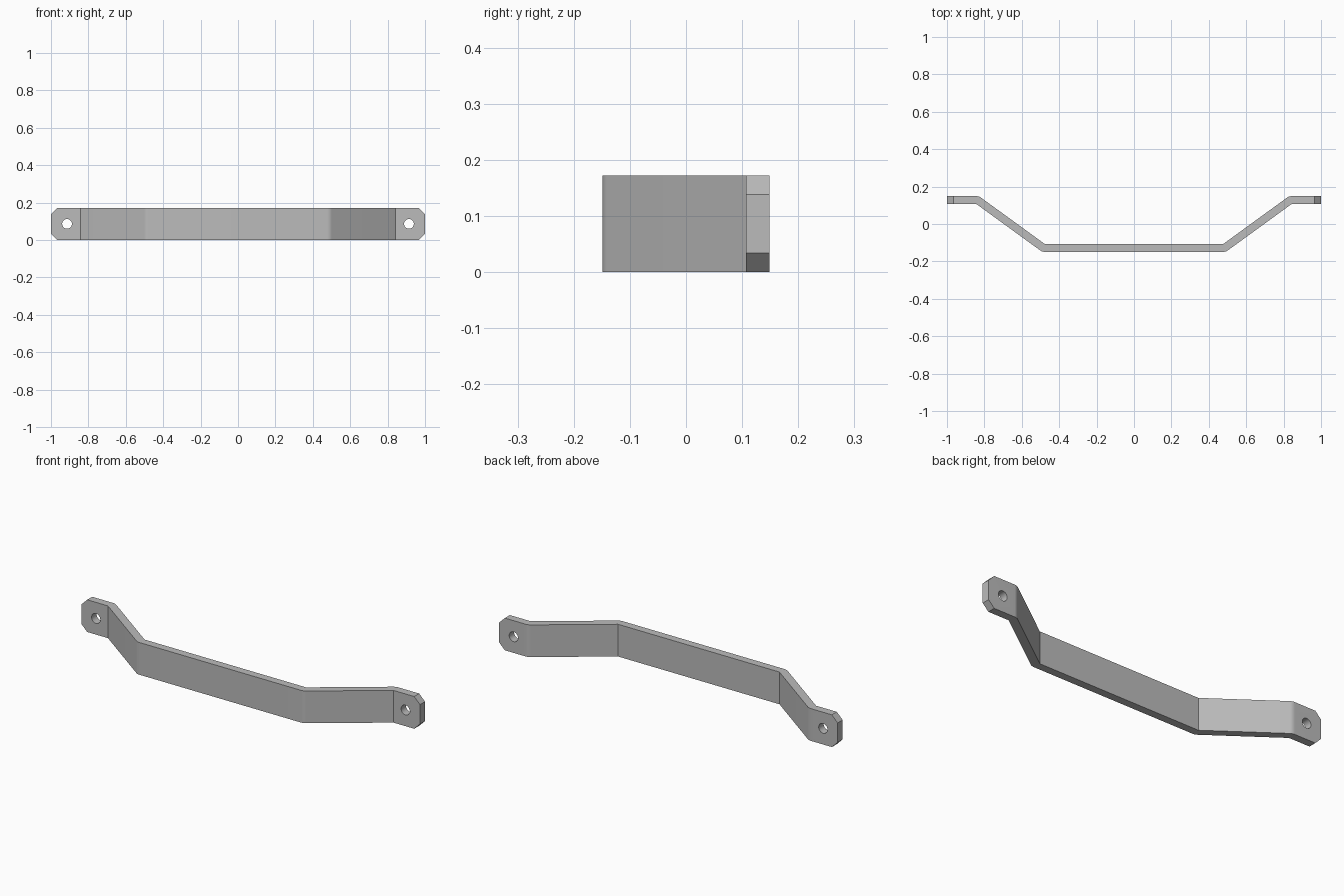
import bpy, bmesh, math
from mathutils import Vector

old = bpy.data.objects.get("Cube")
if old:
    bpy.data.objects.remove(old, do_unlink=True)

HEIGHT, THICK, DEPTH = 0.172, 0.042, 0.149
BEND = math.radians(36)
CHAMFER, HOLE_X, HOLE_R = 0.034, 0.914, 0.026

steel = bpy.data.materials.new("grey steel")
steel.use_nodes = True
steel.diffuse_color = (0.5, 0.5, 0.5, 1)
steel.node_tree.nodes["Principled BSDF"].inputs["Base Color"].default_value = (0.5, 0.5, 0.5, 1)


def bend_arc(centre, start, steps=6):
    """Outer side of a bend, rolled around its sharp inner corner."""
    angles = [start + BEND * i / steps for i in range(steps + 1)]
    return [(centre[0] + THICK * math.cos(a), centre[1] + THICK * math.sin(a)) for a in angles]


# Plan outline of the left half of the bent strip, from front centre to back centre
inner = DEPTH - THICK
tab_bend = (0.843, inner)
# Place the grip's inner corner so that the sloping leg keeps the same thickness
leg_run = (THICK + 2 * inner * math.cos(BEND)) / math.sin(BEND)
grip_bend = (tab_bend[0] - leg_run, -inner)
half = bend_arc(grip_bend, -math.pi / 2)
half += [tab_bend, (1, inner), (1, DEPTH)]
half += bend_arc(tab_bend, math.pi / 2)
half += [grip_bend]
outline = half + [(-x, y) for x, y in reversed(half)]

# Extrude the outline upwards
bm = bmesh.new()
base = bm.faces.new([bm.verts.new((x, y, 0)) for x, y in outline])
top = bmesh.ops.extrude_face_region(bm, geom=[base])["geom"]
bmesh.ops.translate(bm, vec=Vector((0, 0, HEIGHT)),
                    verts=[v for v in top if isinstance(v, bmesh.types.BMVert)])
bmesh.ops.recalc_face_normals(bm, faces=bm.faces)

# Cut off the corners of both end tabs
corners = [e for e in bm.edges
           if all(abs(v.co.x) > 0.999 for v in e.verts)
           and abs(e.verts[0].co.z - e.verts[1].co.z) < 0.001]
bmesh.ops.bevel(bm, geom=corners, offset=CHAMFER, segments=1, affect='EDGES')

mesh = bpy.data.meshes.new("pull_handle")
bm.to_mesh(mesh)
bm.free()
mesh.materials.append(steel)
handle = bpy.data.objects.new("pull_handle", mesh)
bpy.context.collection.objects.link(handle)

# Drill a screw hole through each tab
for side in (-1, 1):
    bpy.ops.mesh.primitive_cylinder_add(
        vertices=32, radius=HOLE_R, depth=THICK * 3,
        location=(side * HOLE_X, DEPTH - THICK / 2, HEIGHT / 2),
        rotation=(math.pi / 2, 0, 0))
    drill = bpy.context.object
    drill.name = "hole_cutter"
    drill.hide_render = True
    drill.data.materials.append(steel)
    cut = handle.modifiers.new("screw_hole", 'BOOLEAN')
    cut.operation = 'DIFFERENCE'
    cut.solver = 'EXACT'
    cut.object = drill
    bpy.context.view_layer.objects.active = handle
    bpy.ops.object.modifier_apply(modifier=cut.name)
    bpy.data.objects.remove(drill, do_unlink=True)

# Smooth the rolled bends and hole walls, keep the other edges crisp
bpy.ops.object.select_all(action='DESELECT')
handle.select_set(True)
bpy.context.view_layer.objects.active = handle
bpy.ops.object.shade_smooth_by_angle(angle=math.radians(30))
